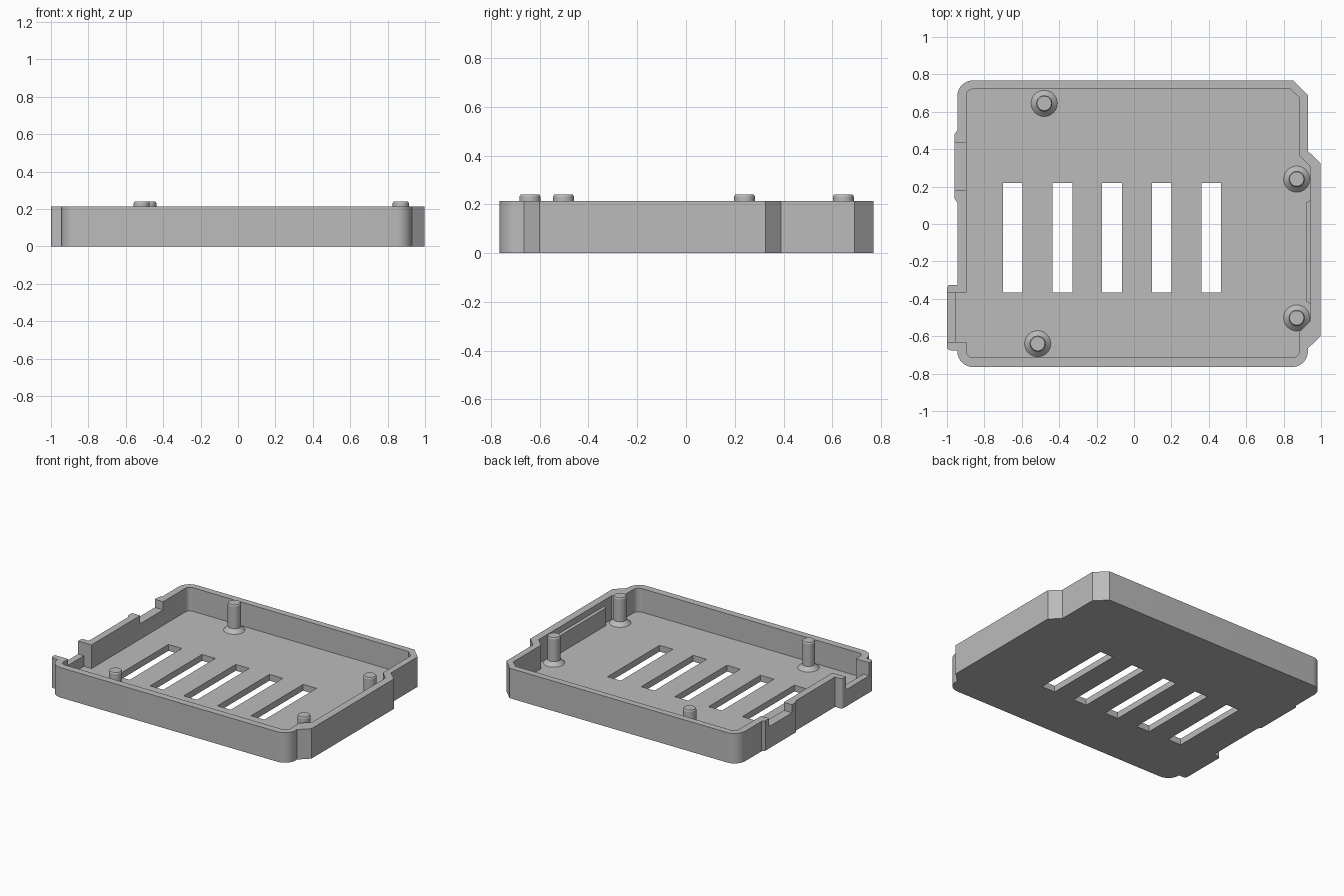
import bpy, bmesh, math
from mathutils import Vector

if "Cube" in bpy.data.objects:
    bpy.data.objects.remove(bpy.data.objects["Cube"])

FLOOR, RIM, POST_TOP = 0.045, 0.213, 0.24

grey = bpy.data.materials.new("matte grey")
grey.diffuse_color = (0.5, 0.5, 0.5, 1)
grey.use_nodes = True
grey.node_tree.nodes["Principled BSDF"].inputs["Base Color"].default_value = grey.diffuse_color


def rounded(points, steps=8):
    """Outline of (x, y, radius) corners, each replaced by an arc."""
    out, n = [], len(points)
    for i, (x, y, r) in enumerate(points):
        p = Vector((x, y))
        if r == 0:
            out.append(p)
            continue
        a = (Vector(points[i - 1][:2]) - p).normalized()
        b = (Vector(points[(i + 1) % n][:2]) - p).normalized()
        half = a.angle(b) / 2
        centre = p + (a + b).normalized() * r / math.sin(half)
        start = p + a * r / math.tan(half) - centre
        end = p + b * r / math.tan(half) - centre
        turn = math.atan2(start.x * end.y - start.y * end.x, start.dot(end))
        for k in range(steps + 1):
            t = turn * k / steps
            out.append(centre + Vector((start.x * math.cos(t) - start.y * math.sin(t),
                                        start.x * math.sin(t) + start.y * math.cos(t))))
    return out


def prism(name, outline, z0, z1):
    bm = bmesh.new()
    face = bm.faces.new([bm.verts.new((x, y, z0)) for x, y in outline])
    top = bmesh.ops.extrude_face_region(bm, geom=[face])["geom"]
    bmesh.ops.translate(bm, vec=(0, 0, z1 - z0),
                        verts=[v for v in top if isinstance(v, bmesh.types.BMVert)])
    bmesh.ops.recalc_face_normals(bm, faces=bm.faces)
    return finish(name, bm)


def finish(name, bm):
    mesh = bpy.data.meshes.new(name)
    bm.to_mesh(mesh)
    bm.free()
    mesh.materials.append(grey)
    obj = bpy.data.objects.new(name, mesh)
    bpy.context.collection.objects.link(obj)
    return obj


def box(name, x0, x1, y0, y1, z0, z1):
    return prism(name, [(x0, y0), (x1, y0), (x1, y1), (x0, y1)], z0, z1)


def select(obj):
    bpy.ops.object.select_all(action="DESELECT")
    obj.select_set(True)
    bpy.context.view_layer.objects.active = obj


def cut(target, cutter):
    select(target)
    mod = target.modifiers.new("cut", "BOOLEAN")
    mod.operation, mod.solver, mod.object = "DIFFERENCE", "EXACT", cutter
    bpy.ops.object.modifier_apply(modifier=mod.name)
    bpy.data.objects.remove(cutter)


def smooth(obj):
    select(obj)
    bpy.ops.object.shade_smooth_by_angle(angle=math.radians(30))


# Tray: outer outline with the bulges on both sides
tray = prism("tray", rounded([
    (-0.945, -0.765, 0.085), (0.93, -0.765, 0.085), (0.93, -0.665, 0),
    (0.998, -0.6, 0), (0.998, 0.325, 0), (0.93, 0.39, 0), (0.93, 0.69, 0),
    (0.85, 0.768, 0), (-0.945, 0.768, 0.085), (-0.945, 0.50, 0),
    (-0.96, 0.48, 0), (-0.96, 0.135, 0), (-0.945, 0.115, 0),
    (-0.945, -0.325, 0), (-1.0, -0.325, 0.02), (-1.0, -0.675, 0.02),
    (-0.945, -0.675, 0)]), 0, RIM)

# Hollow inside
cut(tray, prism("hollow", rounded([
    (-0.895, -0.715, 0.035), (0.885, -0.715, 0.04), (0.885, -0.575, 0),
    (0.945, -0.515, 0), (0.945, 0.305, 0), (0.885, 0.365, 0), (0.885, 0.675, 0),
    (0.835, 0.722, 0), (-0.895, 0.722, 0.035)]), FLOOR, 0.4))

# Connector openings in the left wall
cut(tray, box("pocket", -0.955, -0.85, -0.63, -0.367, FLOOR, 0.4))
cut(tray, box("port_notch", -1.1, -0.9, -0.63, -0.367, 0.12, 0.4))
cut(tray, box("card_notch", -1.1, -0.85, 0.18, 0.437, 0.155, 0.4))

# Vent slots through the floor
for i in range(5):
    x = -0.70 + 0.265 * i
    cut(tray, box("slot", x, x + 0.105, -0.367, 0.218, -0.1, 0.1))
smooth(tray)

# Ledge along the inside of the right wall
prism("inner_ledge", [(0.95, -0.43), (0.95, 0.13), (0.92, 0.115), (0.92, -0.415)],
      FLOOR - 0.01, 0.17)

# Mounting posts with flared feet and chamfered tips
profile = [(0.07, FLOOR - 0.005), (0.07, FLOOR), (0.043, FLOOR + 0.027),
           (0.043, POST_TOP - 0.008), (0.038, POST_TOP)]
SIDES = 32
for x, y in [(-0.48, 0.645), (-0.515, -0.64), (0.87, 0.24), (0.87, -0.502)]:
    bm = bmesh.new()
    rings = [[bm.verts.new((x + r * math.cos(math.tau * k / SIDES),
                            y + r * math.sin(math.tau * k / SIDES), z))
              for k in range(SIDES)] for r, z in profile]
    for low, high in zip(rings, rings[1:]):
        for k in range(SIDES):
            j = (k + 1) % SIDES
            bm.faces.new((low[k], low[j], high[j], high[k]))
    bm.faces.new(rings[-1])
    bm.faces.new(rings[0][::-1])
    smooth(finish("mounting_post", bm))
